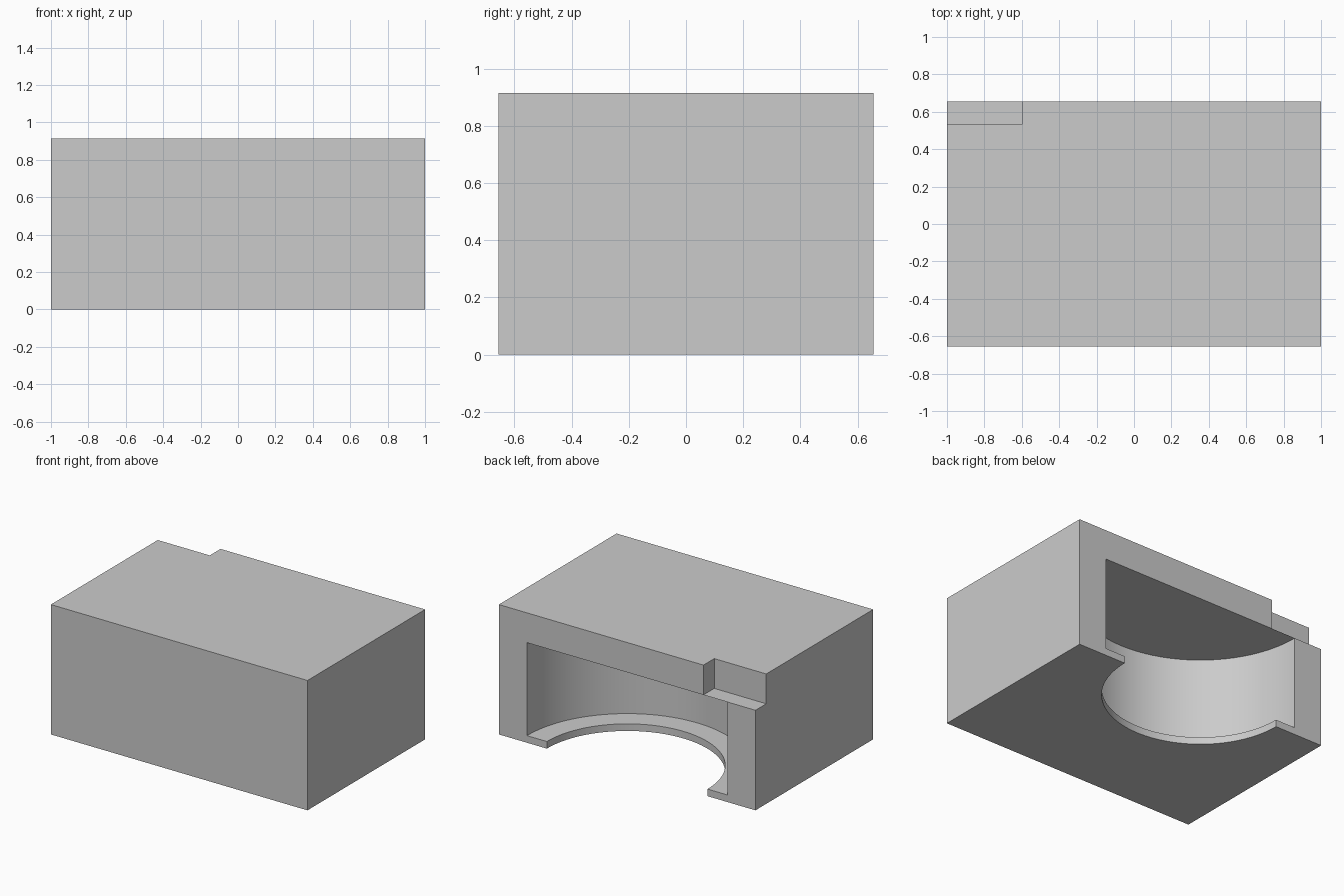
import bpy
import math

old = bpy.data.objects.get("Cube")
if old:
    bpy.data.objects.remove(old, do_unlink=True)

WIDTH, DEPTH, HEIGHT = 2.0, 1.31, 0.915
BACK = DEPTH / 2
LIP, CEILING = 0.05, 0.705

grey = bpy.data.materials.new("plain_grey")
grey.use_nodes = True
grey.diffuse_color = (0.6, 0.6, 0.6, 1)
grey.node_tree.nodes["Principled BSDF"].inputs["Base Color"].default_value = (0.6, 0.6, 0.6, 1)


def box(name, low, high):
    """Box between two opposite corners."""
    centre = [(a + b) / 2 for a, b in zip(low, high)]
    bpy.ops.mesh.primitive_cube_add(size=1, location=centre)
    ob = bpy.context.object
    ob.name = name
    ob.scale = [b - a for a, b in zip(low, high)]
    bpy.ops.object.transform_apply(location=True, rotation=False, scale=True)
    ob.data.materials.append(grey)
    return ob


def drum(name, radius, bottom, top):
    """Upright cylinder centred on the back face."""
    bpy.ops.mesh.primitive_cylinder_add(
        vertices=128, radius=radius, depth=top - bottom,
        location=(0, BACK, (bottom + top) / 2))
    ob = bpy.context.object
    ob.name = name
    bpy.ops.object.transform_apply(location=True, rotation=False, scale=True)
    ob.data.materials.append(grey)
    return ob


def cut(target, cutter):
    """Subtract the cutter from the target and discard it."""
    cutter.hide_render = True
    mod = target.modifiers.new("cut", 'BOOLEAN')
    mod.operation = 'DIFFERENCE'
    mod.solver = 'EXACT'
    mod.object = cutter
    bpy.context.view_layer.objects.active = target
    bpy.ops.object.modifier_apply(modifier=mod.name)
    bpy.data.objects.remove(cutter, do_unlink=True)


# Solid block
housing = box("housing", (-WIDTH / 2, -BACK, 0), (WIDTH / 2, BACK, HEIGHT))

# Half-round cavity, the narrower floor opening that leaves a lip, and the corner notch
cut(housing, drum("cavity_cutter", 0.781, LIP, CEILING))
cut(housing, drum("floor_opening_cutter", 0.626, -0.2, LIP + 0.2))
cut(housing, box("notch_cutter", (-1.2, 0.535, CEILING), (-0.595, 0.9, 1.2)))

# Smooth curved wall with crisp edges
bpy.ops.object.select_all(action='DESELECT')
housing.select_set(True)
bpy.context.view_layer.objects.active = housing
bpy.ops.object.shade_smooth_by_angle(angle=math.radians(30))
